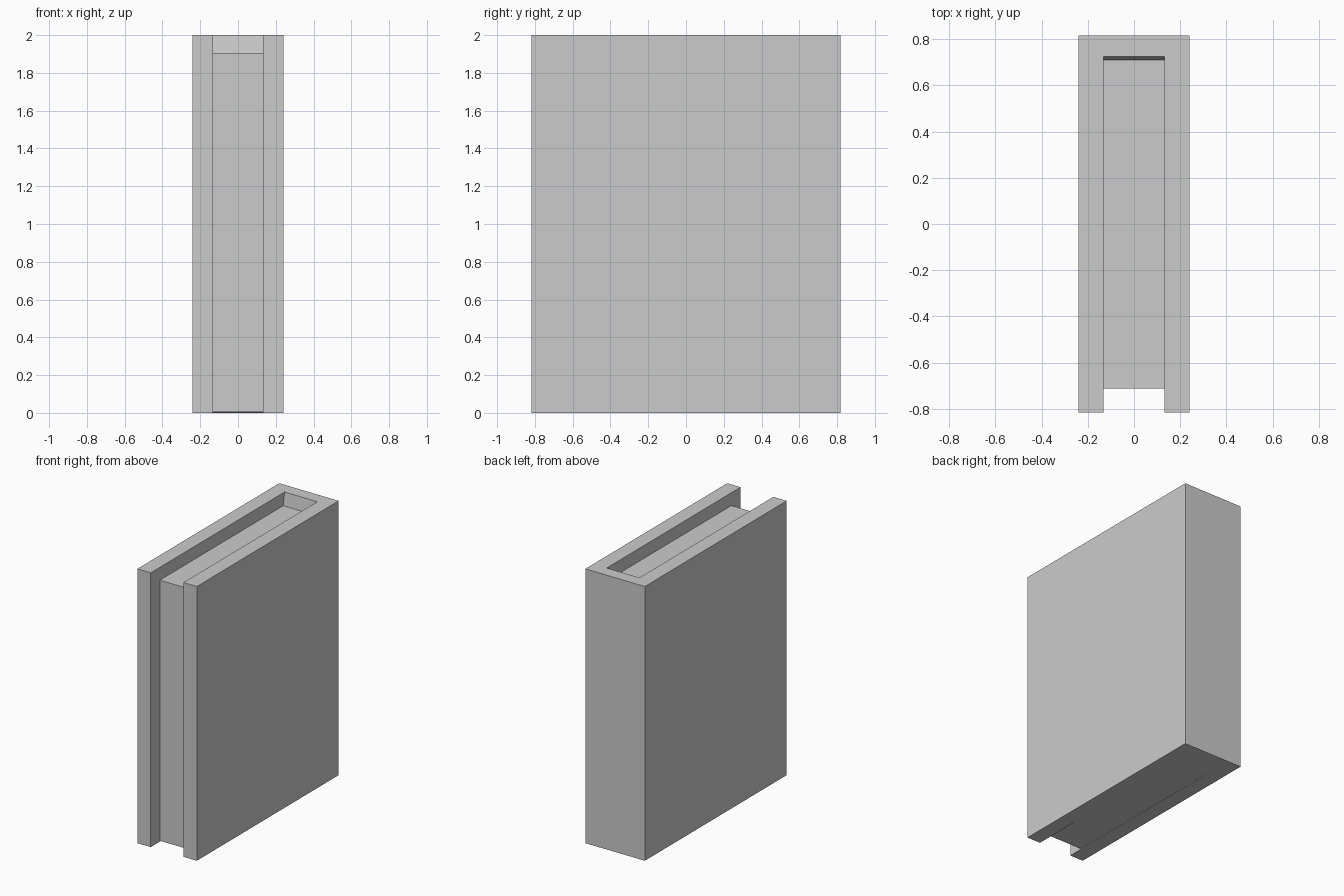
import bpy, bmesh
from mathutils import Vector

if "Cube" in bpy.data.objects:
    bpy.data.objects.remove(bpy.data.objects["Cube"])


def prism(name, profile, offset):
    """Extrude a closed planar profile along offset into a solid object."""
    bm = bmesh.new()
    face = bm.faces.new([bm.verts.new(p) for p in profile])
    ext = bmesh.ops.extrude_face_region(bm, geom=[face], use_keep_orig=True)
    moved = [g for g in ext["geom"] if isinstance(g, bmesh.types.BMVert)]
    bmesh.ops.translate(bm, verts=moved, vec=Vector(offset))
    bmesh.ops.recalc_face_normals(bm, faces=bm.faces[:])
    mesh = bpy.data.meshes.new(name)
    bm.to_mesh(mesh)
    bm.free()
    obj = bpy.data.objects.new(name, mesh)
    bpy.context.collection.objects.link(obj)
    return obj


W, D, H = 0.24, 0.817, 2.0      # outer half width, half depth, height
IW, BACK = 0.132, 0.725         # inner half width, inside of the spine
PAGE_FRONT, PAGE_BACK, PAGE_TOP = -0.712, 0.71, 1.906

# Cover: two boards and a spine as one U-shaped outline
half = [(W, -D), (W, D)]
inner = [(IW, -D), (IW, BACK)]
outline = ([(-x, y) for x, y in half] + half[::-1]
           + inner + [(-x, y) for x, y in inner[::-1]])
prism("book_cover", [(x, y, 0) for x, y in outline], (0, 0, H))

# Pages: block set back from the cover edges, with a thin slope up the spine
side = [(PAGE_FRONT, 0.006), (PAGE_FRONT, PAGE_TOP), (PAGE_BACK, PAGE_TOP),
        (BACK, H), (BACK, 0)]
prism("page_block", [(-IW, y, z) for y, z in side], (2 * IW, 0, 0))
